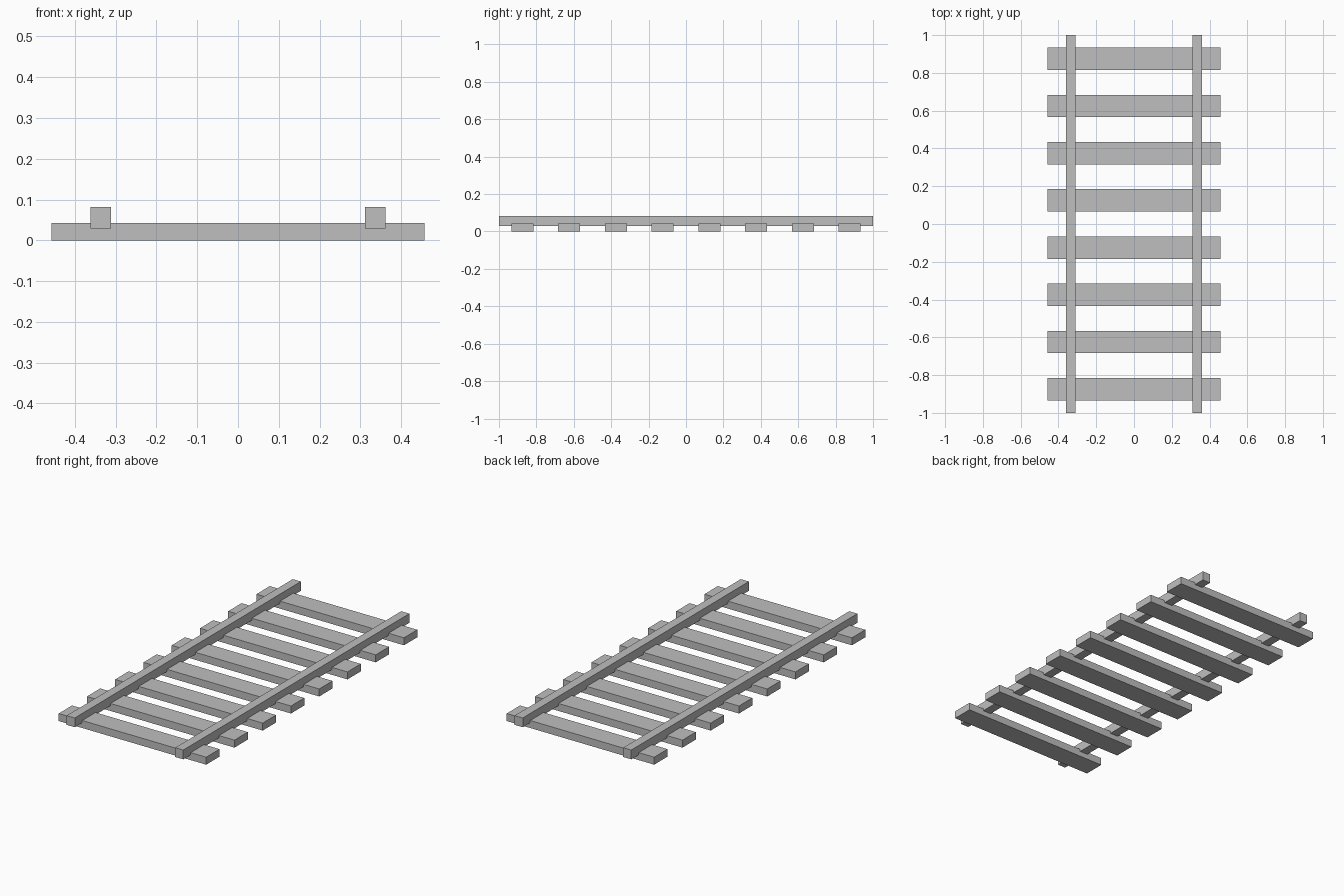
import bpy

# Remove the default cube
old = bpy.data.objects.get("Cube")
if old:
    bpy.data.objects.remove(old, do_unlink=True)

# Single flat grey
grey = bpy.data.materials.new("plain grey")
grey.use_nodes = True
colour = (0.52, 0.52, 0.52, 1)
grey.diffuse_color = colour
grey.node_tree.nodes["Principled BSDF"].inputs["Base Color"].default_value = colour


def beam(name, centre, size):
    """Add a box-shaped beam with applied scale."""
    bpy.ops.mesh.primitive_cube_add(size=1, location=centre)
    obj = bpy.context.object
    obj.name = name
    obj.scale = size
    bpy.ops.object.transform_apply(location=False, rotation=False, scale=True)
    obj.data.materials.append(grey)
    return obj


# Cross sleepers, evenly spaced along the track
SLEEPERS, SPACING = 8, 0.25
for i in range(SLEEPERS):
    y = (i - (SLEEPERS - 1) / 2) * SPACING
    beam(f"sleeper_{i + 1}", (0, y, 0.021), (0.914, 0.118, 0.042))

# Two rails sunk slightly into the sleepers
for side, sign in (("left", 1), ("right", -1)):
    beam(f"{side}_rail", (sign * 0.336, 0, 0.0555), (0.05, 2, 0.052))
